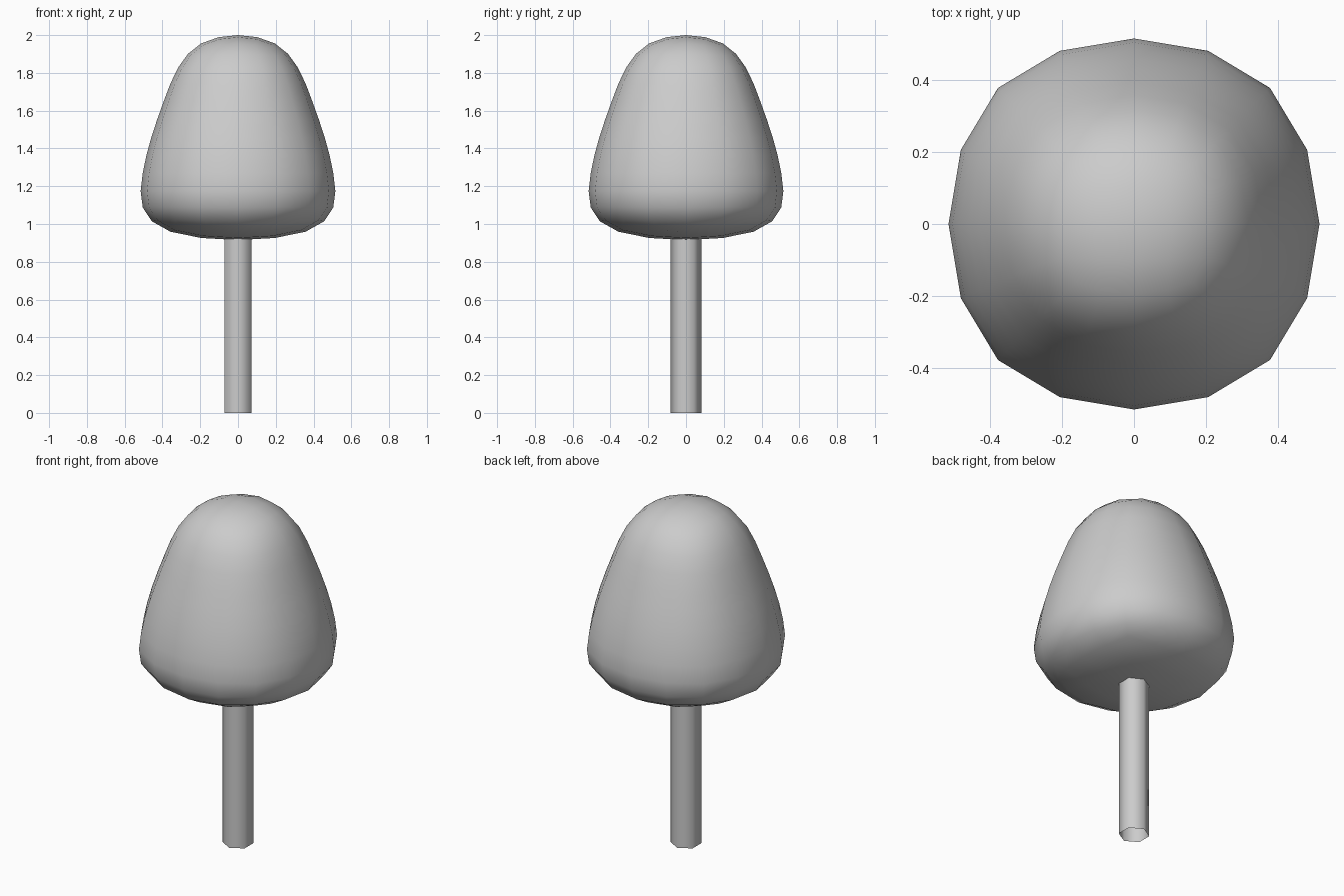
import bpy
import bmesh

if "Cube" in bpy.data.objects:
    bpy.data.objects.remove(bpy.data.objects["Cube"])


def finish(bm, name):
    bmesh.ops.recalc_face_normals(bm, faces=bm.faces)
    for face in bm.faces:
        face.smooth = True
    mesh = bpy.data.meshes.new(name)
    bm.to_mesh(mesh)
    bm.free()
    obj = bpy.data.objects.new(name, mesh)
    bpy.context.collection.objects.link(obj)
    return obj


# Trunk: open six-sided tube, running up into the crown
bm = bmesh.new()
bmesh.ops.create_cone(bm, cap_ends=False, segments=6,
                      radius1=0.082, radius2=0.082, depth=1.0)
bmesh.ops.translate(bm, verts=bm.verts, vec=(0, 0, 0.5))
finish(bm, "trunk")

# Crown: tapered stack of square rings, rounded by subdivision
rings = [(0.555, 0.892), (0.56, 1.269), (0.425, 1.646), (0.264, 2.023)]
bm = bmesh.new()
loops = [[bm.verts.new((sx * r, sy * r, z))
          for sx, sy in ((-1, -1), (1, -1), (1, 1), (-1, 1))]
         for r, z in rings]
for low, high in zip(loops, loops[1:]):
    for i in range(4):
        j = (i + 1) % 4
        bm.faces.new((low[i], low[j], high[j], high[i]))
bm.faces.new(loops[0][::-1])
bm.faces.new(loops[-1])
crown = finish(bm, "crown")
subsurf = crown.modifiers.new("round", 'SUBSURF')
subsurf.levels = subsurf.render_levels = 2
subsurf.use_limit_surface = False
